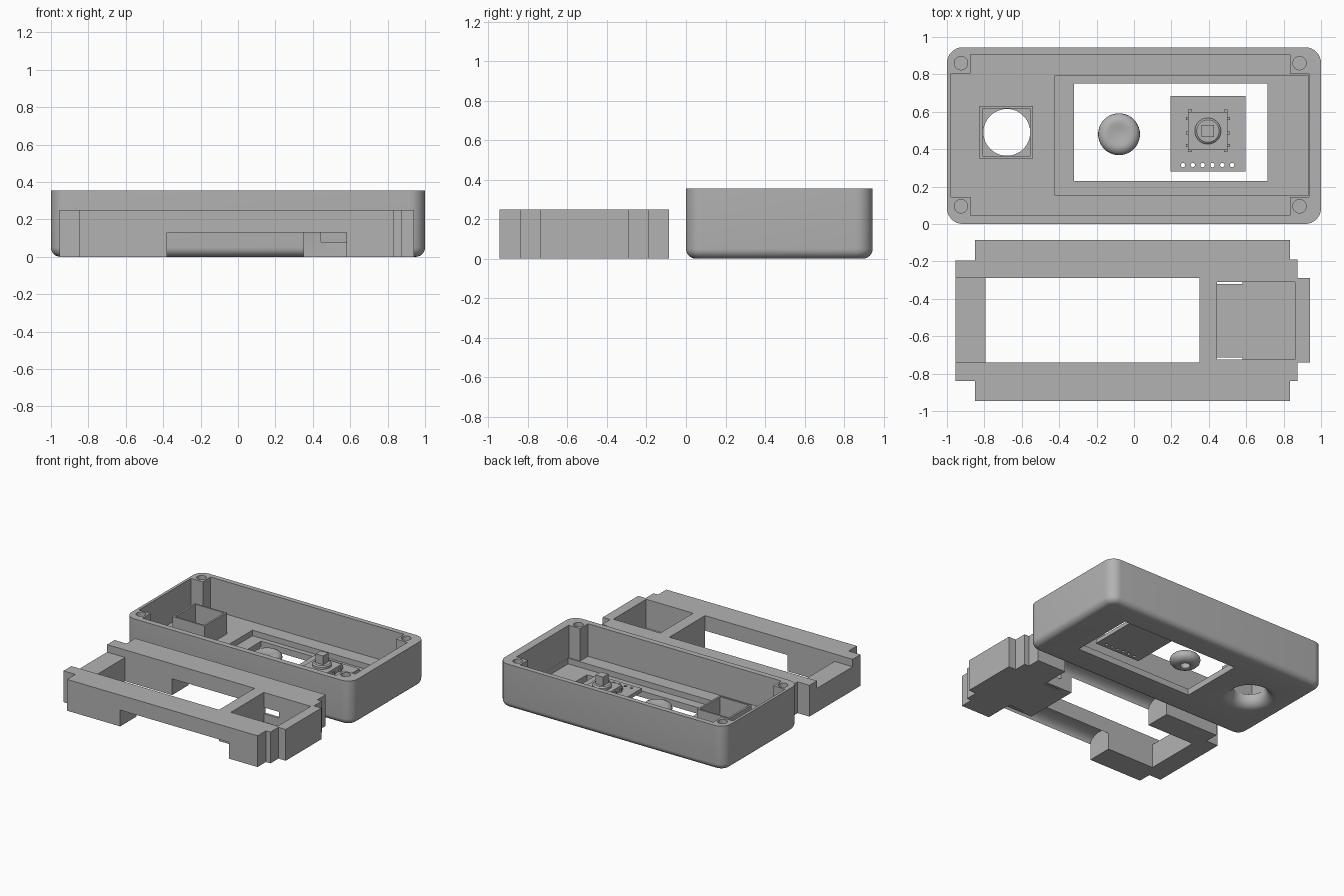
import bpy, bmesh, math

if "Cube" in bpy.data.objects:
    bpy.data.objects.remove(bpy.data.objects["Cube"])

grey = bpy.data.materials.new("plastic_grey")
grey.diffuse_color = (0.45, 0.45, 0.45, 1)
grey.use_nodes = True
grey.node_tree.nodes["Principled BSDF"].inputs["Base Color"].default_value = grey.diffuse_color


def add(name, bm):
    bmesh.ops.recalc_face_normals(bm, faces=bm.faces)
    me = bpy.data.meshes.new(name)
    bm.to_mesh(me)
    bm.free()
    me.materials.append(grey)
    ob = bpy.data.objects.new(name, me)
    bpy.context.collection.objects.link(ob)
    return ob


def prism(name, pts, z0, z1):
    bm = bmesh.new()
    f = bm.faces.new([bm.verts.new((x, y, z0)) for x, y in pts])
    r = bmesh.ops.extrude_face_region(bm, geom=[f])
    bmesh.ops.translate(bm, vec=(0, 0, z1 - z0),
                        verts=[g for g in r["geom"] if isinstance(g, bmesh.types.BMVert)])
    return add(name, bm)


def box(name, x0, x1, y0, y1, z0, z1):
    return prism(name, [(x0, y0), (x1, y0), (x1, y1), (x0, y1)], z0, z1)


def lathe(name, prof, cx, cy, n=40):
    # revolve a closed (radius, z) profile
    bm = bmesh.new()
    rings = []
    for r, z in prof:
        if r == 0:
            rings.append([bm.verts.new((cx, cy, z))] * n)
        else:
            rings.append([bm.verts.new((cx + r * math.cos(2 * math.pi * i / n),
                                        cy + r * math.sin(2 * math.pi * i / n), z)) for i in range(n)])
    for a, b in zip(rings, rings[1:]):
        for i in range(n):
            j = (i + 1) % n
            bm.faces.new(list(dict.fromkeys([a[i], a[j], b[j], b[i]])))
    return add(name, bm)


def activate(ob):
    bpy.ops.object.select_all(action='DESELECT')
    ob.select_set(True)
    bpy.context.view_layer.objects.active = ob


def combine(ob, op, tools):
    activate(ob)
    for t in tools:
        m = ob.modifiers.new("bool", 'BOOLEAN')
        m.operation, m.solver, m.object = op, 'EXACT', t
        bpy.ops.object.modifier_apply(modifier=m.name)
        bpy.data.objects.remove(t)


def smooth(ob, deg=35):
    activate(ob)
    bpy.ops.object.shade_smooth_by_angle(angle=math.radians(deg))


def rod(x, y, r, z0, z1, n=32):
    return lathe("cutter", [(0, z0), (r, z0), (r, z1), (0, z1)], x, y, n)


# ---- case: rounded tray, open at the top ----
bm = bmesh.new()
bmesh.ops.create_cube(bm, size=1)
for v in bm.verts:
    v.co = (v.co.x * 2, (v.co.y + 0.5) * 0.945, (v.co.z + 0.5) * 0.355)
up = [e for e in bm.edges if abs(e.verts[0].co.z - e.verts[1].co.z) > 0.1]
bmesh.ops.bevel(bm, geom=up, offset=0.085, segments=8, profile=0.5, affect='EDGES')
low = [e for e in bm.edges if all(v.co.z < 0.001 for v in e.verts)]
bmesh.ops.bevel(bm, geom=low, offset=0.05, segments=6, profile=0.5, affect='EDGES')
case = add("case", bm)

# cavity leaves a post in each corner
cavity = [(-0.875, 0.045), (0.835, 0.045), (0.835, 0.145), (0.935, 0.145), (0.935, 0.805), (0.835, 0.805),
          (0.835, 0.905), (-0.875, 0.905), (-0.875, 0.805), (-0.978, 0.805), (-0.978, 0.145), (-0.875, 0.145)]
combine(case, 'DIFFERENCE', [prism("cutter", cavity, 0.095, 0.5)])
# square collar around the round opening
combine(case, 'UNION', [box("collar", -0.825, -0.54, 0.35, 0.63, 0.08, 0.265)])
# flared round opening, seen from below
flare = [(0, -0.05), (0.2, -0.05), (0.2, 0)]
flare += [(0.2 - 0.075 * math.sin(a), 0.07 - 0.07 * math.cos(a))
          for a in [math.pi / 2 * i / 8 for i in range(1, 9)]]
flare += [(0.125, 0.15), (0, 0.15)]
cuts = [box("cutter", -0.81, -0.555, 0.363, 0.617, 0.097, 0.4),
        lathe("cutter", flare, -0.68, 0.49, 48),
        box("cutter", -0.425, 0.934, 0.155, 0.79, 0.05, 0.2),
        box("cutter", -0.32, 0.715, 0.23, 0.75, -0.1, 0.2)]
# screw holes
cuts += [rod(x, y, 0.036, 0.12, 0.5, 24) for x in (-0.925, 0.885) for y in (0.095, 0.86)]
combine(case, 'DIFFERENCE', cuts)
smooth(case)

# ---- thumb button: dished cap with hollow underside ----
button = lathe("thumb_button", [(0, 0.122), (0.035, 0.124), (0.06, 0.13), (0.08, 0.129), (0.098, 0.12),
                                (0.109, 0.105), (0.112, 0.09), (0.107, 0.072), (0.092, 0.056), (0.07, 0.046),
                                (0.042, 0.042), (0.036, 0.046), (0.034, 0.09), (0, 0.09)], -0.08, 0.48)
smooth(button, 50)

# ---- switch board with pin holes ----
board = box("switch_board", 0.195, 0.595, 0.28, 0.685, 0.07, 0.1)
combine(board, 'DIFFERENCE', [rod(0.262 + 0.0525 * i, 0.315, 0.012, 0, 0.2, 12) for i in range(6)])
box("switch_body", 0.29, 0.5, 0.395, 0.6, 0.1, 0.145)
smooth(lathe("switch_collar", [(0, 0.145), (0.07, 0.145), (0.07, 0.162), (0.06, 0.17), (0, 0.17)], 0.395, 0.497))
box("switch_stem", 0.362, 0.428, 0.465, 0.53, 0.17, 0.24)
for sx in (-1, 1):
    for y in (0.42, 0.487, 0.565):
        a, b = sorted((0.395 + sx * 0.1, 0.395 + sx * 0.118))
        box("switch_leg", a, b, y - 0.008, y + 0.008, 0.1, 0.125)
for x in (0.3, 0.49):
    for y in (0.392, 0.603):
        box("switch_clip", x - 0.01, x + 0.01, y - 0.008, y + 0.008, 0.1, 0.13)

# ---- insert frame that fits into the case ----
MID = -0.515
half = [(-0.85, -0.945), (0.835, -0.945), (0.835, -0.84), (0.875, -0.84), (0.875, -0.74), (0.94, -0.74)]
outline = half + [(x, 2 * MID - y) for x, y in reversed(half)]
outline += [(-0.85, -0.195), (-0.955, -0.195), (-0.955, -0.84), (-0.85, -0.84)]
frame = prism("insert_frame", outline, 0, 0.25)
cuts = [box("cutter", -0.795, 0.35, -0.74, -0.29, -0.1, 0.4),      # main opening
        box("cutter", -1.1, -0.7, -0.74, -0.29, 0.19, 0.4),        # lowered end
        box("cutter", 0.445, 0.86, -0.725, -0.31, 0.02, 0.4),      # square pocket
        box("cutter", 0.445, 0.58, -0.725, -0.715, -0.1, 0.1),     # pocket slits
        box("cutter", 0.445, 0.58, -0.32, -0.31, -0.1, 0.1),
        box("cutter", 0.445, 0.58, -0.8, -0.2, 0.08, 0.13)]        # pocket side windows
# vaulted notches under both long rails
for y0, y1 in ((-0.945, -0.74), (-0.29, -0.085)):
    c, w = (y0 + y1) / 2, (y1 - y0) / 2
    bm = bmesh.new()
    arc = [(c + w * math.cos(math.pi * i / 14), 0.13 + 0.06 * math.sin(math.pi * i / 14)) for i in range(15)]
    prof = [(y0, -0.1), (y1, -0.1)] + arc
    f = bm.faces.new([bm.verts.new((-0.38, y, z)) for y, z in prof])
    r = bmesh.ops.extrude_face_region(bm, geom=[f])
    bmesh.ops.translate(bm, vec=(0.96, 0, 0),
                        verts=[g for g in r["geom"] if isinstance(g, bmesh.types.BMVert)])
    cuts.append(add("cutter", bm))
combine(frame, 'DIFFERENCE', cuts)
smooth(frame, 25)
